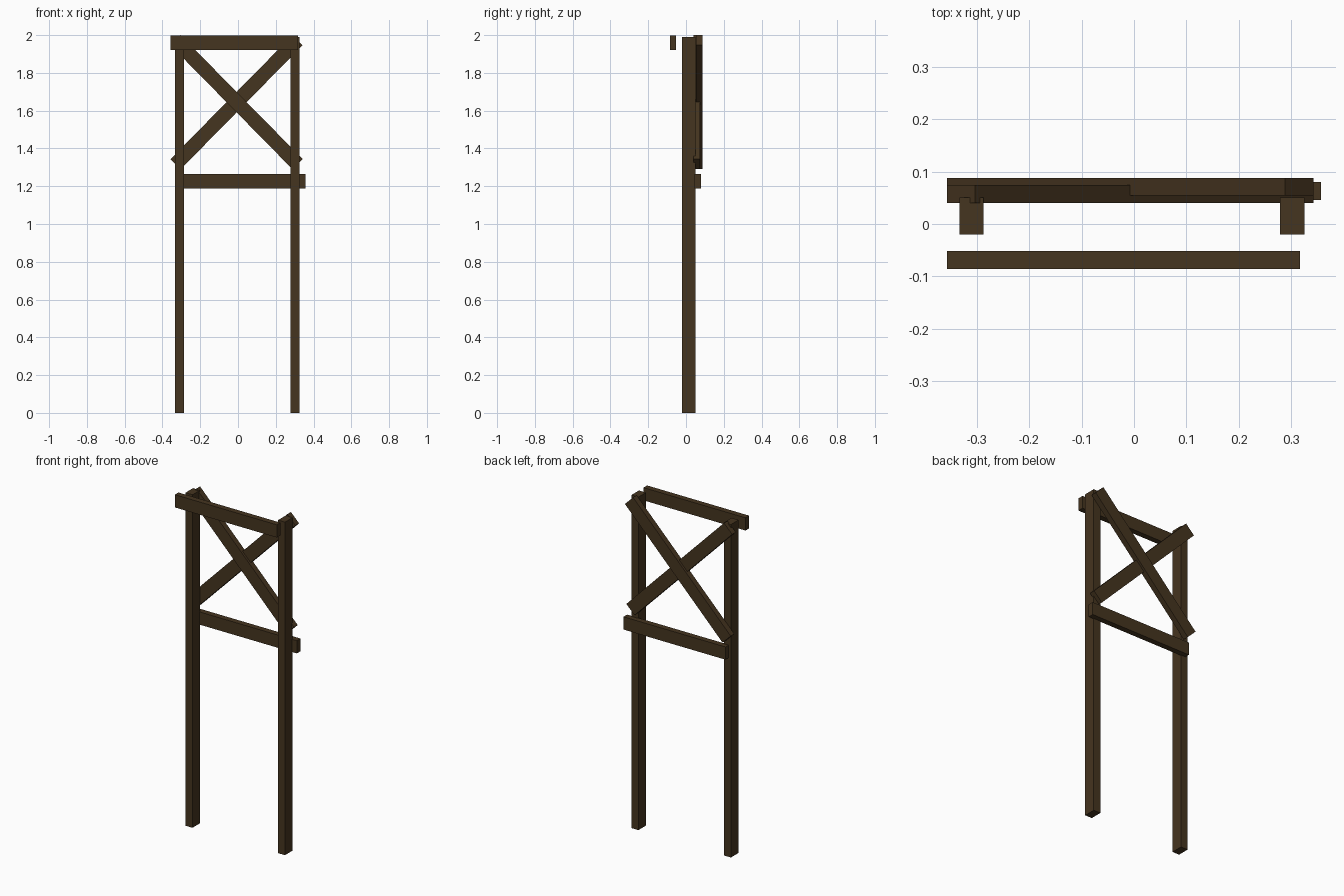
import bpy, math

if "Cube" in bpy.data.objects:
    bpy.data.objects.remove(bpy.data.objects["Cube"])

wood = bpy.data.materials.new("dark_wood")
wood.diffuse_color = (0.06, 0.035, 0.014, 1)
wood.use_nodes = True
wood.node_tree.nodes["Principled BSDF"].inputs["Base Color"].default_value = wood.diffuse_color


def beam(name, size, center, tilt=0.0):
    """Box beam, optionally tilted in the xz plane."""
    bpy.ops.mesh.primitive_cube_add(size=1, location=center)
    ob = bpy.context.object
    ob.name = name
    ob.scale = size
    ob.rotation_euler = (0, -tilt, 0)
    bpy.ops.object.transform_apply(location=False, rotation=False, scale=True)
    ob.data.materials.append(wood)
    return ob


# Upright posts
for name, x in (("left_post", -0.310), ("right_post", 0.302)):
    beam(name, (0.046, 0.071, 1.990), (x, 0.0155, 0.995))

# Horizontal rails: top one in front, lower one behind, offset sideways
beam("top_rail", (0.674, 0.034, 0.076), (-0.020, -0.069, 1.959))
beam("lower_rail", (0.674, 0.034, 0.076), (0.020, 0.063, 1.227))

# Crossed braces on the back, overlapping where they meet
angle = math.atan2(0.656, 0.6455)
length = math.hypot(0.656, 0.6455)
beam("rising_brace", (length, 0.034, 0.076), (-0.0075, 0.071, 1.645), angle)
beam("falling_brace", (length, 0.034, 0.076), (-0.0075, 0.0575, 1.645), -angle)
